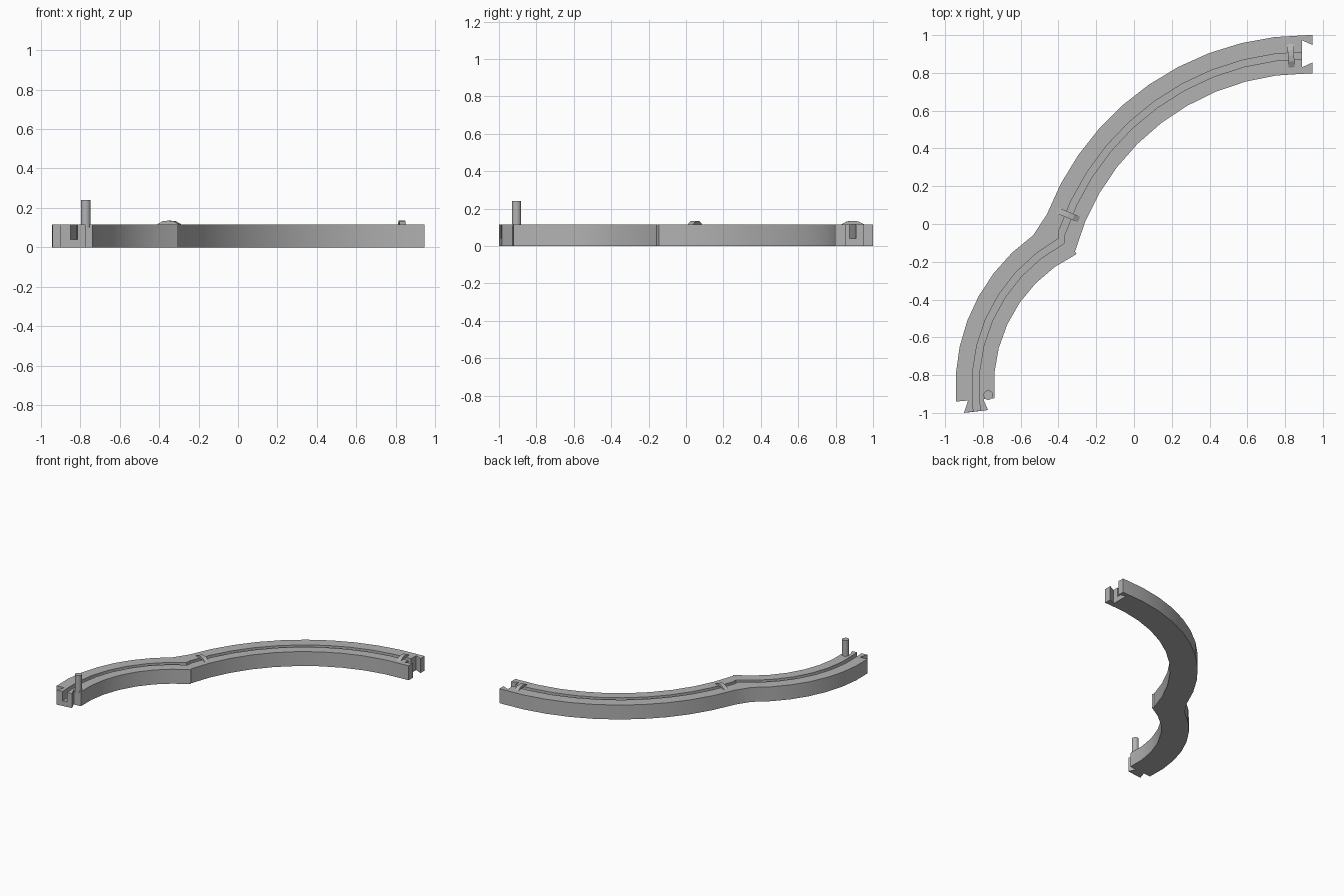
import bpy, bmesh
from math import radians, cos, sin
from mathutils import Matrix, Vector

cube = bpy.data.objects.get("Cube")
if cube:
    bpy.data.objects.remove(cube, do_unlink=True)

HEIGHT, FLOOR = 0.115, 0.04

grey = bpy.data.materials.new("plain_grey")
grey.use_nodes = True
grey.diffuse_color = (0.45, 0.45, 0.45, 1)
grey.node_tree.nodes["Principled BSDF"].inputs["Base Color"].default_value = (0.45, 0.45, 0.45, 1)


def finish(name, bm):
    bmesh.ops.recalc_face_normals(bm, faces=bm.faces)
    mesh = bpy.data.meshes.new(name)
    bm.to_mesh(mesh)
    bm.free()
    mesh.materials.append(grey)
    obj = bpy.data.objects.new(name, mesh)
    bpy.context.collection.objects.link(obj)
    return obj


def smooth(obj):
    bpy.ops.object.select_all(action='DESELECT')
    obj.select_set(True)
    bpy.context.view_layer.objects.active = obj
    bpy.ops.object.shade_smooth_by_angle(angle=radians(25))


def polar(centre, radius, angle):
    a = radians(angle)
    return (centre[0] + radius * cos(a), centre[1] + radius * sin(a))


def arc_stations(centre, radii, starts, ends, steps):
    """Plan points of the four rails, each with its own angle range."""
    return [[polar(centre, r, s + (e - s) * i / steps)
             for r, s, e in zip(radii, starts, ends)] for i in range(steps + 1)]


def channel(name, stations):
    """Sweep a grooved section through rails: edge, groove, groove, edge."""
    bm = bmesh.new()
    rings = []
    for o, a, b, i in stations:
        section = [(o, 0), (o, HEIGHT), (a, HEIGHT), (a, FLOOR),
                   (b, FLOOR), (b, HEIGHT), (i, HEIGHT), (i, 0)]
        rings.append([bm.verts.new((*p, z)) for p, z in section])
    for r, s in zip(rings, rings[1:]):
        for k in range(len(r)):
            n = (k + 1) % len(r)
            bm.faces.new((r[k], r[n], s[n], s[k]))
    bm.faces.new(rings[0])
    bm.faces.new(rings[-1])
    bmesh.ops.remove_doubles(bm, verts=bm.verts, dist=0.015)
    return finish(name, bm)


def prism(name, points, offset):
    """Extrude a flat polygon by an offset vector."""
    bm = bmesh.new()
    face = bm.faces.new([bm.verts.new(p) for p in points])
    top = bmesh.ops.extrude_face_region(bm, geom=[face])["geom"]
    bmesh.ops.translate(bm, vec=offset, verts=[v for v in top if isinstance(v, bmesh.types.BMVert)])
    return finish(name, bm)


# Track: a wide arc, a kinked joint, and a tighter arc
wide_c, tight_c = (0.92, -0.48), (0.03, -0.855)
wide_r, tight_r = (1.48, 1.391, 1.355, 1.277), (0.975, 0.888, 0.852, 0.772)
wide = arc_stations(wide_c, wide_r, [90] * 4, [159, 161.5, 162, 164.8], 10)
tight = arc_stations(tight_c, tight_r, [125.3, 119, 118, 115.6], [185] * 4, 7)
end = [(0.945, y) for _, y in wide[0]]
track = channel("curved_track", [end] + wide + tight)

# Dovetail socket in the far end
socket = prism("socket_cutter", [(0.89, 0.83, -0.1), (0.89, 0.972, -0.1),
                                 (0.945, 0.948, -0.1), (1.0, 0.924, -0.1),
                                 (1.0, 0.879, -0.1), (0.945, 0.855, -0.1)], Vector((0, 0, 0.4)))
socket.hide_render = True
cut = track.modifiers.new("socket", 'BOOLEAN')
cut.operation = 'DIFFERENCE'
cut.solver = 'EXACT'
cut.object = socket
bpy.context.view_layer.objects.active = track
bpy.ops.object.modifier_apply(modifier=cut.name)
bpy.data.objects.remove(socket, do_unlink=True)
smooth(track)

# Dovetail tab on the near end, carrying the groove through
neck = [(-0.878, -0.934), tight[-1][1], tight[-1][2], (-0.798, -0.927)]
tip = [(-0.9, -1.0), (-0.85, -0.993), (-0.814, -0.99), (-0.773, -0.985)]
channel("dovetail_tab", [neck, tip])

# Low bridges over the groove
for name, angle in (("end_bridge", 93.7), ("joint_bridge", 157.4)):
    radial = Vector((cos(radians(angle)), sin(radians(angle)), 0))
    along = Vector((-radial.y, radial.x, 0)) * 0.032
    mid = Vector((*polar(wide_c, 1.374, angle), 0)) - along / 2
    profile = [(-0.062, HEIGHT), (-0.03, 0.132), (0, 0.135), (0.03, 0.132), (0.062, HEIGHT)]
    prism(name, [mid + radial * r + Vector((0, 0, z)) for r, z in profile], along)

# Upright post beside the tab
bm = bmesh.new()
bmesh.ops.create_cone(bm, cap_ends=True, segments=24, radius1=0.025, radius2=0.025,
                      depth=0.14, matrix=Matrix.Translation((-0.772, -0.906, 0.17)))
smooth(finish("post", bm))
